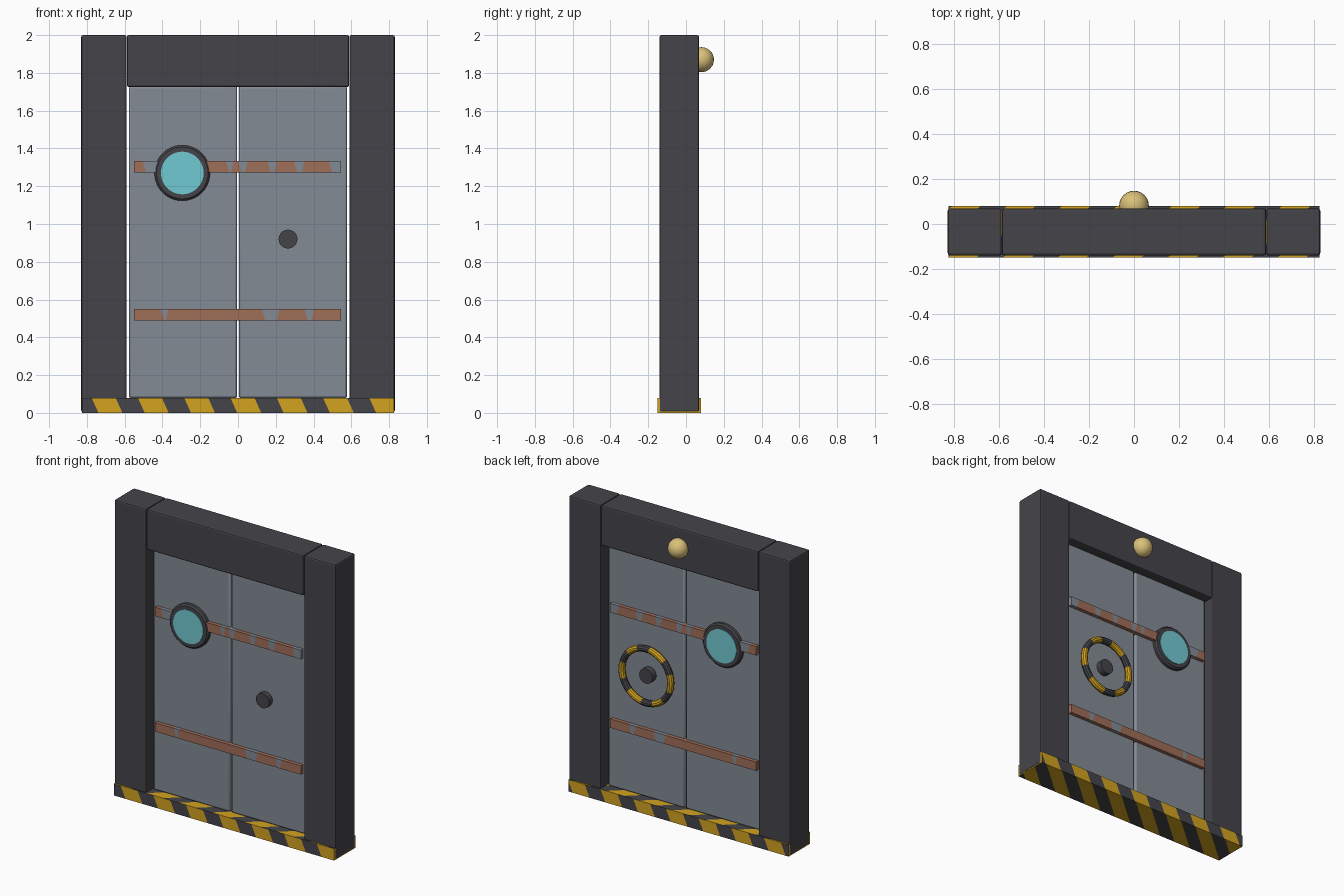
import bpy, bmesh, math
from mathutils import Vector, Matrix

if "Cube" in bpy.data.objects:
    bpy.data.objects.remove(bpy.data.objects["Cube"])


def srgb(r, g, b):
    f = lambda c: c / 12.92 if c <= 0.04045 else ((c + 0.055) / 1.055) ** 2.4
    return (f(r / 255), f(g / 255), f(b / 255), 1)


def material(name, *rgb):
    m = bpy.data.materials.new(name)
    m.diffuse_color = srgb(*rgb)
    m.use_nodes = True
    m.node_tree.nodes["Principled BSDF"].inputs["Base Color"].default_value = m.diffuse_color
    return m


DARK = material("dark steel", 69, 68, 73)
GREY = material("door grey", 131, 139, 149)
YELLOW = material("hazard yellow", 211, 163, 32)
RUST = material("rust", 160, 110, 88)
GLASS = material("cyan glass", 113, 202, 211)
LAMP = material("lamp amber", 218, 193, 122)
MID_Y = -0.035  # centre plane of the frame and leaves


def make(name, bm, mats, bevel=0, smooth=False):
    bmesh.ops.recalc_face_normals(bm, faces=bm.faces)
    me = bpy.data.meshes.new(name)
    bm.to_mesh(me)
    bm.free()
    for m in mats:
        me.materials.append(m)
    ob = bpy.data.objects.new(name, me)
    bpy.context.collection.objects.link(ob)
    if bevel:
        mod = ob.modifiers.new("bevel", 'BEVEL')
        mod.width = bevel
        mod.segments = 2
    if smooth:
        bpy.ops.object.select_all(action='DESELECT')
        ob.select_set(True)
        bpy.context.view_layer.objects.active = ob
        bpy.ops.object.shade_smooth_by_angle(angle=math.radians(35))
    return ob


def box_bm(x0, x1, y0, y1, z0, z1):
    bm = bmesh.new()
    bmesh.ops.create_cube(bm, size=1)
    for v in bm.verts:
        v.co = Vector(((x0 + x1) / 2 + v.co.x * (x1 - x0),
                       (y0 + y1) / 2 + v.co.y * (y1 - y0),
                       (z0 + z1) / 2 + v.co.z * (z1 - z0)))
    return bm


def lathe_y(name, mat, centre, profile, steps):
    """Spin a closed (radius, y) profile about an axis along y."""
    bm = bmesh.new()
    vs = [bm.verts.new((r, y, 0)) for r, y in profile]
    es = [bm.edges.new((vs[i], vs[(i + 1) % len(vs)])) for i in range(len(vs))]
    bmesh.ops.spin(bm, geom=vs + es, cent=(0, 0, 0), axis=(0, 1, 0),
                   angle=math.tau, steps=steps, use_duplicate=False)
    bmesh.ops.remove_doubles(bm, verts=bm.verts, dist=1e-4)
    bmesh.ops.translate(bm, verts=bm.verts, vec=centre)
    return make(name, bm, [mat], smooth=True)


def disc_y(name, mat, centre, radius, depth, sides):
    bm = bmesh.new()
    bmesh.ops.create_cone(bm, cap_ends=True, segments=sides, radius1=radius, radius2=radius,
                          depth=depth, matrix=Matrix.Translation(centre)
                          @ Matrix.Rotation(math.pi / 2, 4, 'X'))
    return make(name, bm, [mat], smooth=True)


# Frame posts and lintel
for side, s in (("left", -1), ("right", 1)):
    x0, x1 = sorted((s * 0.59, s * 0.83))
    make(side + "_post", box_bm(x0, x1, -0.14, 0.07, 0.004, 2), [DARK], 0.01)
make("lintel", box_bm(-0.588, 0.588, -0.14, 0.07, 1.725, 2), [DARK], 0.01)

# Door leaves
for side, s in (("left", -1), ("right", 1)):
    x0, x1 = sorted((s * 0.004, s * 0.578))
    make(side + "_door_leaf", box_bm(x0, x1, -0.08, 0.01, 0.078, 1.73), [GREY], 0.012, True)


# Sill with slanted hazard stripes cut into each long face
PERIOD, HALF = 0.245, 0.127
bm = box_bm(-0.826, 0.826, -0.15, 0.08, 0, 0.08)
bm.normal_update()
# normal, (x sign, slope axis, slope, reference, stripe start)
RULES = [((0, -1, 0), (1, 2, -0.45, 0.08, -0.775)),
         ((0, 1, 0), (-1, 2, -0.45, 0.08, -0.83)),
         ((0, 0, 1), (1, 1, 1.15, -0.15, -0.585)),
         ((0, 0, -1), (1, 1, 1.15, -0.15, -0.585))]


def stripe_phase(p, rule):
    sx, ax, slope, ref, start = rule
    return (sx * p.x - slope * (p[ax] - ref) - start) % PERIOD


for normal, rule in RULES:
    n = Vector(normal)
    sx, ax, slope, ref, start = rule
    for k in range(-8, 10):
        for off in (0, HALF):
            faces = [f for f in bm.faces if f.normal.dot(n) > 0.99]
            geom = set(faces)
            for f in faces:
                geom.update(f.edges)
                geom.update(f.verts)
            co = Vector((sx * (start + k * PERIOD + off), 0, 0))
            co[ax] = ref
            no = Vector((sx, 0, 0))
            no[ax] = -slope
            bmesh.ops.bisect_plane(bm, geom=list(geom), plane_co=co, plane_no=no, dist=1e-5)
            bm.normal_update()
    for f in bm.faces:
        if f.normal.dot(n) > 0.99:
            f.material_index = int(stripe_phase(f.calc_center_median(), rule) < HALF)
for f in bm.faces:
    if abs(f.normal.x) > 0.9:
        f.material_index = 1
make("striped_sill", bm, [DARK, YELLOW])


# Rusty crossbars, with bare metal patches
def crossbar(name, z0, z1, patches):
    bm = box_bm(-0.55, 0.545, -0.105, 0.035, z0, z1)
    for a, b in patches:
        for x, lean in ((a, 0.3), (b, -0.2)):
            bmesh.ops.bisect_plane(bm, geom=bm.verts[:] + bm.edges[:] + bm.faces[:],
                                   plane_co=(x, 0, (z0 + z1) / 2), plane_no=(1, 0, lean))
    for f in bm.faces:
        x = f.calc_center_median().x
        f.material_index = int(any(a < x < b for a, b in patches))
    make(name, bm, [RUST, GREY])


crossbar("upper_crossbar", 1.272, 1.333,
         [(-0.495, -0.43), (-0.055, -0.03), (0.01, 0.045), (0.165, 0.2),
          (0.305, 0.345), (0.49, 0.56)])
crossbar("lower_crossbar", 0.49, 0.55, [(-0.4, -0.375), (0.135, 0.212), (0.36, 0.395)])

# Porthole: chamfered ring and glass going through the leaf
c = Vector((-0.295, MID_Y, 1.27))
lathe_y("porthole_ring", DARK, c,
        [(0.108, -0.074), (0.137, -0.074), (0.147, -0.064),
         (0.147, 0.064), (0.137, 0.074), (0.108, 0.074)], 40)
disc_y("porthole_glass", GLASS, c, 0.113, 0.156, 40)

# Hub and hand wheel
disc_y("wheel_hub", DARK, Vector((0.265, -0.032, 0.92)), 0.05, 0.168, 20)
wheel = lathe_y("hand_wheel", YELLOW, Vector((0.265, 0.046, 0.92)),
                [(0.183 + 0.022 * math.cos(i * math.tau / 10),
                  0.022 * math.sin(i * math.tau / 10)) for i in range(10)], 40)
wheel.data.materials.append(DARK)
for p in wheel.data.polygons:
    a = math.atan2(p.center.z - 0.92, p.center.x - 0.265) % math.tau
    p.material_index = int((a / math.tau * 6 + 0.3) % 1 > 0.55)

# Lamp on the back of the lintel
bm = bmesh.new()
bmesh.ops.create_uvsphere(bm, u_segments=24, v_segments=12, radius=0.066,
                          matrix=Matrix.Translation((0, 0.082, 1.87)))
make("lamp", bm, [LAMP], smooth=True)
